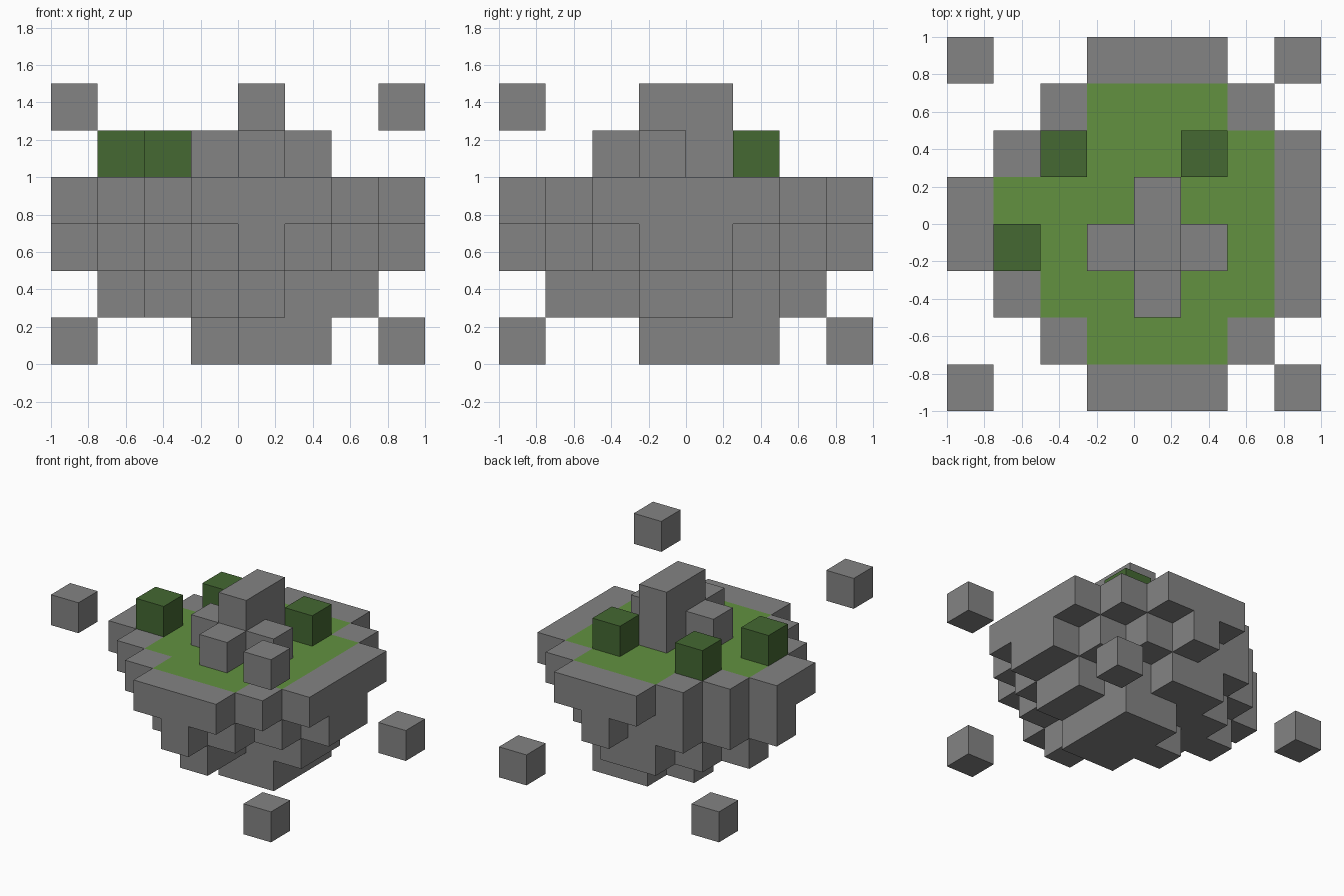
import bpy
import bmesh
from mathutils import Vector

CELL = 0.25

cube = bpy.data.objects.get("Cube")
if cube:
    bpy.data.objects.remove(cube, do_unlink=True)


def material(name, rgb):
    mat = bpy.data.materials.new(name)
    mat.use_nodes = True
    mat.diffuse_color = (*rgb, 1)
    mat.node_tree.nodes["Principled BSDF"].inputs["Base Color"].default_value = (*rgb, 1)
    return mat


stone = material("stone_grey", (0.23, 0.23, 0.23))
grass = material("grass_green", (0.122, 0.283, 0.051))
leaf = material("leaf_green", (0.058, 0.138, 0.032))


def corner(i, j, k):
    """Position of a grid corner, counted from the front right bottom."""
    return Vector((i * CELL - 1, j * CELL - 1, k * CELL))


def add_object(name, bm, mats):
    mesh = bpy.data.meshes.new(name)
    bm.to_mesh(mesh)
    bm.free()
    for mat in mats:
        mesh.materials.append(mat)
    bpy.context.collection.objects.link(bpy.data.objects.new(name, mesh))


def block(name, cell, mat, size=(1, 1, 1)):
    """A box that fills whole grid cells."""
    bm = bmesh.new()
    bmesh.ops.create_cube(bm, size=1)
    low = corner(*cell)
    dims = Vector(size) * CELL
    for v in bm.verts:
        v.co = low + Vector((v.co[a] + 0.5) * dims[a] for a in range(3))
    add_object(name, bm, [mat])


# Island layers from the bottom up, rows run back to front: # stone, g grass on top
layers = [
    ["........", "........", "....##..", "...###..",
     "....##..", "........", "........", "........"],
    ["........", "...##...", "..####..", ".######.",
     "..#####.", "...##...", "....#...", "........"],
    ["....#...", "..####..", ".######.", "########",
     ".#######", "..#####.", "...###..", "....#..."],
    ["...###..", "..#ggg#.", ".#ggggg#", "#gggggg#",
     "#gggggg#", ".#ggggg#", "..#ggg#.", "...###.."],
]
cells = {(i, 7 - r, k): mark
         for k, rows in enumerate(layers)
         for r, row in enumerate(rows)
         for i, mark in enumerate(row) if mark != "."}

# Island: only the outward faces of the stacked cells
bm = bmesh.new()
for cell, mark in cells.items():
    for axis in range(3):
        for side in (0, 1):
            neighbour = list(cell)
            neighbour[axis] += 2 * side - 1
            if tuple(neighbour) in cells:
                continue
            u, v = (axis + 1) % 3, (axis + 2) % 3
            ring = []
            for du, dv in ((0, 0), (1, 0), (1, 1), (0, 1)):
                p = list(cell)
                p[axis] += side
                p[u] += du
                p[v] += dv
                ring.append(bm.verts.new(corner(*p)))
            face = bm.faces.new(ring if side else ring[::-1])
            face.material_index = int(mark == "g" and axis == 2 and side == 1)
bmesh.ops.remove_doubles(bm, verts=bm.verts[:], dist=0.001)
add_object("island", bm, [stone, grass])

# Rock pillar with small rocks around it
block("rock_pillar", (4, 3, 4), stone, (1, 2, 2))
for name, cell in (("right_rock", (3, 3, 4)), ("left_rock", (5, 3, 4)),
                   ("front_rock", (4, 2, 4))):
    block(name, cell, stone)

# Bushes on the grass
for name, cell in (("right_bush", (1, 3, 4)), ("back_right_bush", (2, 5, 4)),
                   ("back_left_bush", (5, 5, 4))):
    block(name, cell, leaf)

# Floating stones around the island
for name, cell in (("front_left_low_stone", (7, 0, 0)),
                   ("front_left_high_stone", (7, 0, 5)),
                   ("front_right_high_stone", (0, 0, 5)),
                   ("back_left_low_stone", (7, 7, 0)),
                   ("back_right_low_stone", (0, 7, 0))):
    block(name, cell, stone)
